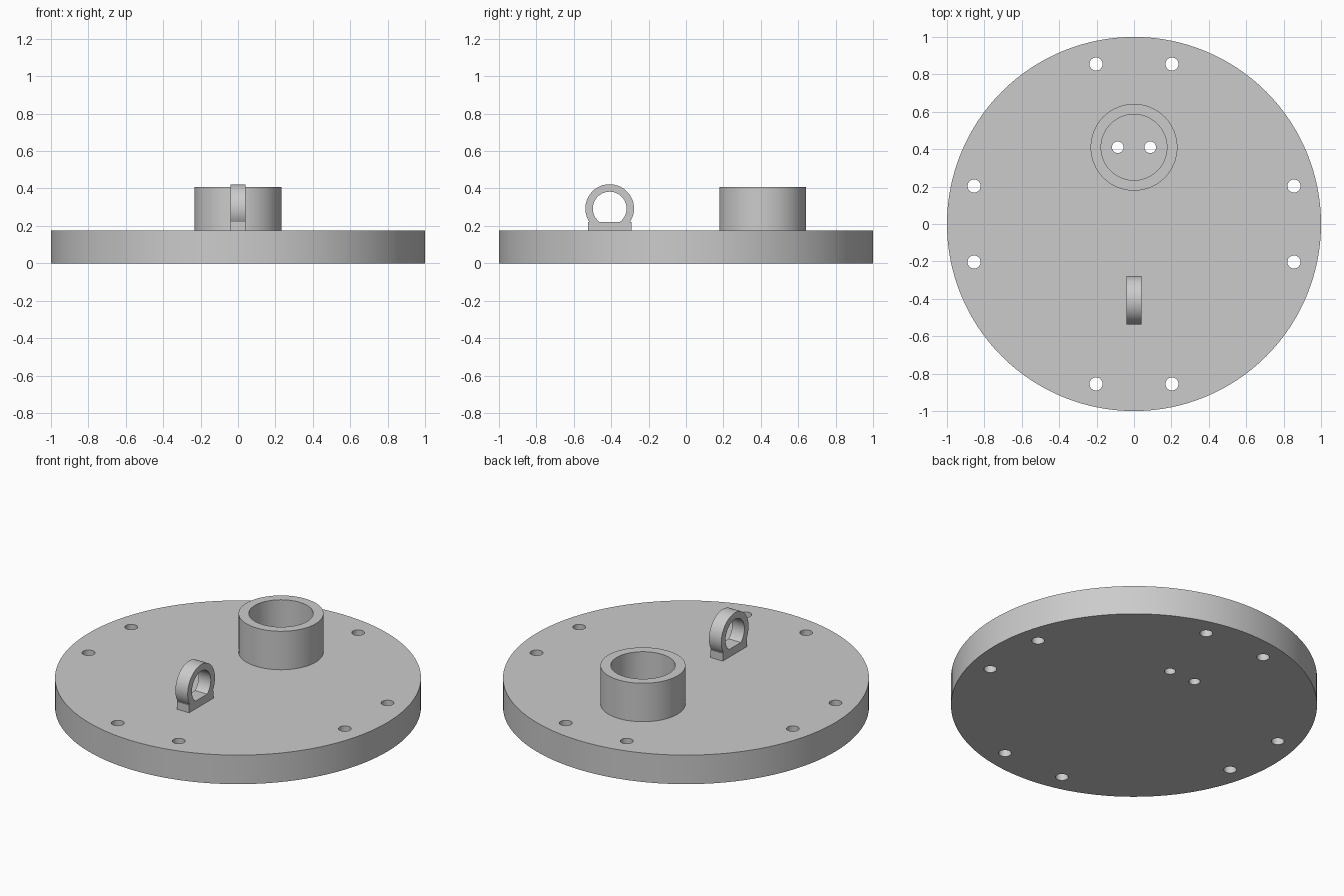
import bpy, bmesh
from math import sin, cos, asin, pi, radians
from mathutils import Matrix

cube = bpy.data.objects.get("Cube")
if cube:
    bpy.data.objects.remove(cube, do_unlink=True)

PLATE_TOP = 0.175
SINK = 0.005          # how far raised parts sink into the plate
BOSS_Y, LUG_Y = 0.41, -0.408

grey = bpy.data.materials.new("plain_grey")
grey.use_nodes = True
GREY = (0.6, 0.6, 0.6, 1)
grey.diffuse_color = GREY
grey.node_tree.nodes["Principled BSDF"].inputs["Base Color"].default_value = GREY


def finish(name, bm):
    bmesh.ops.recalc_face_normals(bm, faces=bm.faces)
    mesh = bpy.data.meshes.new(name)
    bm.to_mesh(mesh)
    bm.free()
    mesh.materials.append(grey)
    ob = bpy.data.objects.new(name, mesh)
    bpy.context.collection.objects.link(ob)
    return ob


def smooth(ob):
    bpy.ops.object.select_all(action='DESELECT')
    ob.select_set(True)
    bpy.context.view_layer.objects.active = ob
    bpy.ops.object.shade_smooth_by_angle(angle=radians(30))


def add_cylinder(bm, x, y, r, z0, z1, sides):
    bmesh.ops.create_cone(bm, cap_ends=True, segments=sides, radius1=r, radius2=r,
                          depth=z1 - z0,
                          matrix=Matrix.Translation((x, y, (z0 + z1) / 2)))


def add_loft(bm, sections, closed):
    """Join four-point sections into a tube, capping the ends if it is open."""
    rows = [[bm.verts.new(p) for p in s] for s in sections]
    pairs = list(zip(rows, rows[1:]))
    if closed:
        pairs.append((rows[-1], rows[0]))
    for a, b in pairs:
        for i in range(4):
            j = (i + 1) % 4
            bm.faces.new((a[i], a[j], b[j], b[i]))
    if not closed:
        bm.faces.new(rows[0])
        bm.faces.new(rows[-1])


# Round plate
bm = bmesh.new()
add_cylinder(bm, 0, 0, 1, 0, PLATE_TOP, 128)
plate = finish("round_plate", bm)

# Bolt holes in four pairs, and two small ports inside the boss
bm = bmesh.new()
for sx in (-1, 1):
    for sy in (-1, 1):
        for x, y in ((0.203, 0.855), (0.855, 0.203)):
            add_cylinder(bm, sx * x, sy * y, 0.035, -0.1, 0.3, 32)
    add_cylinder(bm, sx * 0.087, BOSS_Y, 0.031, -0.1, 0.3, 32)
cutter = finish("hole_cutter", bm)
cutter.hide_render = True

cut = plate.modifiers.new("holes", 'BOOLEAN')
cut.operation = 'DIFFERENCE'
cut.solver = 'EXACT'
cut.object = cutter
bpy.context.view_layer.objects.active = plate
bpy.ops.object.modifier_apply(modifier=cut.name)
bpy.data.objects.remove(cutter, do_unlink=True)
smooth(plate)

# Hollow boss
bm = bmesh.new()
profile = [(0.232, PLATE_TOP - SINK), (0.232, 0.407), (0.176, 0.407), (0.176, PLATE_TOP - SINK)]
add_loft(bm, [[(r * cos(a), BOSS_Y + r * sin(a), z) for r, z in profile]
              for a in (2 * pi * i / 80 for i in range(80))], True)
smooth(finish("hollow_boss", bm))

# Lifting eye: an open ring standing on a foot block
FOOT_TOP, EYE_Z, HALF = 0.222, 0.2925, 0.041
OUTER, INNER, STEPS = 0.13, 0.09, 56


def arc_point(x, r, t):
    start = asin((FOOT_TOP - EYE_Z) / r)
    a = start + t * (pi - 2 * start)
    return (x, LUG_Y + r * cos(a), EYE_Z + r * sin(a))


bm = bmesh.new()
corners = [(-HALF, OUTER), (HALF, OUTER), (HALF, INNER), (-HALF, INNER)]
add_loft(bm, [[arc_point(x, r, i / STEPS) for x, r in corners]
              for i in range(STEPS + 1)], False)
smooth(finish("lifting_eye", bm))

bm = bmesh.new()
foot_z = PLATE_TOP - SINK
bmesh.ops.create_cube(bm, size=1, matrix=Matrix.Translation((0, LUG_Y, (foot_z + FOOT_TOP) / 2))
                      @ Matrix.Diagonal((2 * HALF, 0.232, FOOT_TOP - foot_z, 1)))
finish("eye_foot", bm)
